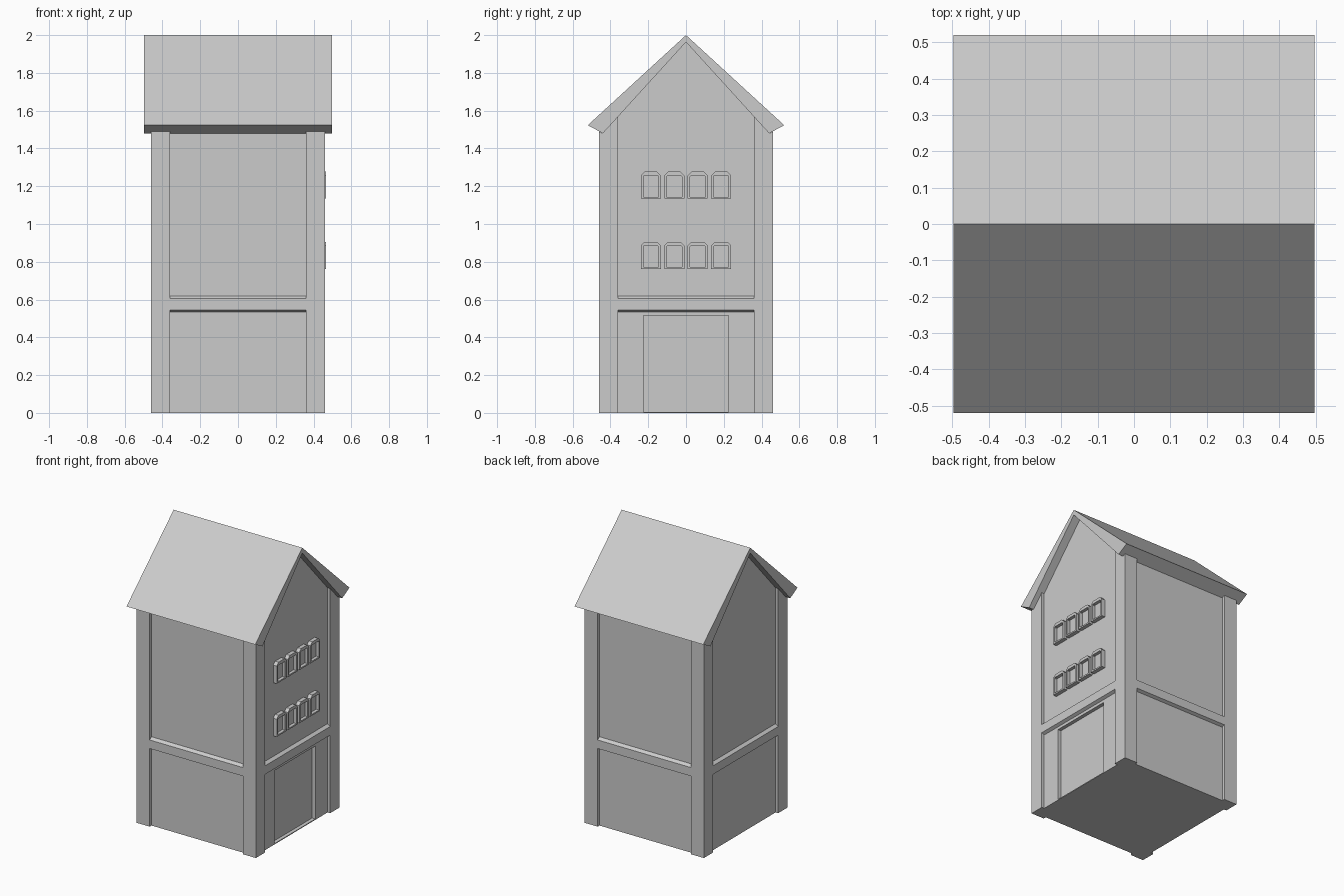
import bpy
import bmesh

if "Cube" in bpy.data.objects:
    bpy.data.objects.remove(bpy.data.objects["Cube"], do_unlink=True)

grey = bpy.data.materials.new("plain_grey")
grey.use_nodes = True
colour = (0.6, 0.6, 0.6, 1)
grey.diffuse_color = colour
grey.node_tree.nodes["Principled BSDF"].inputs["Base Color"].default_value = colour


def finish(name, bm):
    bmesh.ops.recalc_face_normals(bm, faces=bm.faces)
    mesh = bpy.data.meshes.new(name)
    bm.to_mesh(mesh)
    bm.free()
    mesh.materials.append(grey)
    obj = bpy.data.objects.new(name, mesh)
    bpy.context.collection.objects.link(obj)
    return obj


def prism(name, profile, x0, x1):
    """Extrude a (y, z) outline along x."""
    bm = bmesh.new()
    face = bm.faces.new([bm.verts.new((x0, y, z)) for y, z in profile])
    out = bmesh.ops.extrude_face_region(bm, geom=[face])
    verts = [v for v in out["geom"] if isinstance(v, bmesh.types.BMVert)]
    bmesh.ops.translate(bm, verts=verts, vec=(x1 - x0, 0, 0))
    return finish(name, bm)


OUTER, WALL, INNER, BACK = 0.46, 0.44, 0.36, 0.415
EAVE, PEAK = 1.48, 1.963
DOOR_W, DOOR_H = 0.225, 0.515

# Main house body, with a thicker skin on the door side that leaves the doorway open
gable = [(WALL, EAVE), (0, PEAK), (-WALL, EAVE)]
prism("house_body", [(-WALL, 0), (WALL, 0)] + gable, -WALL, BACK)
prism("door_wall", [(DOOR_W, 0), (WALL, 0)] + gable +
      [(-WALL, 0), (-DOOR_W, 0), (-DOOR_W, DOOR_H), (DOOR_W, DOOR_H)], BACK, WALL)
prism("door_sill", [(-DOOR_W, 0), (DOOR_W, 0), (DOOR_W, 0.006), (-DOOR_W, 0.006)],
      BACK, WALL)

# Corner posts, cut to the underside of the roof
for sx, side in ((-1, "right"), (1, "left")):
    for sy, end in ((-1, "front"), (1, "back")):
        outline = [(INNER, 0), (OUTER, 0), (OUTER, 1.49), (WALL, EAVE), (INNER, 1.57)]
        prism(f"{end}_{side}_post", [(sy * y, z) for y, z in outline],
              sx * INNER, sx * OUTER)

# Floor band with sloped edges, flush with the posts
bm = bmesh.new()
rings = []
for h, z in ((WALL, 0.535), (OUTER, 0.545), (OUTER, 0.605), (WALL, 0.62)):
    rings.append([bm.verts.new((a * h, b * h, z))
                  for a, b in ((-1, -1), (1, -1), (1, 1), (-1, 1))])
for low, high in zip(rings, rings[1:]):
    for i in range(4):
        j = (i + 1) % 4
        bm.faces.new((low[i], low[j], high[j], high[i]))
bm.faces.new(rings[0])
bm.faces.new(rings[-1])
finish("floor_band", bm)

# Gabled roof, overhanging on every side
prism("roof", [(0, 2), (0.52, 1.523), (WALL, EAVE), (0, PEAK),
               (-WALL, EAVE), (-0.52, 1.523)], -0.497, 0.497)


# Windows: arched frames standing out from the wall around a sunken pane
def arch(y, z, half, height, cut):
    return [(y - half, z), (y + half, z), (y + half, z + height - cut),
            (y + half - cut, z + height), (y - half + cut, z + height),
            (y - half, z + height - cut)]


def window(name, y, z):
    bm = bmesh.new()
    outer = arch(y, z, 0.053, 0.143, 0.02)
    inner = arch(y, z + 0.01, 0.04, 0.112, 0.004)
    layers = [(WALL, outer), (0.467, outer), (0.467, inner), (0.445, inner)]
    loops = [[bm.verts.new((x, p, q)) for p, q in pts] for x, pts in layers]
    for a, b in zip(loops, loops[1:]):
        for i in range(len(a)):
            j = (i + 1) % len(a)
            bm.faces.new((a[i], a[j], b[j], b[i]))
    bm.faces.new(loops[0])
    bm.faces.new(loops[-1])
    finish(name, bm)


for row, z in (("lower", 0.763), ("upper", 1.134)):
    for i in range(4):
        window(f"{row}_window_{i + 1}", (i - 1.5) * 0.124, z)
